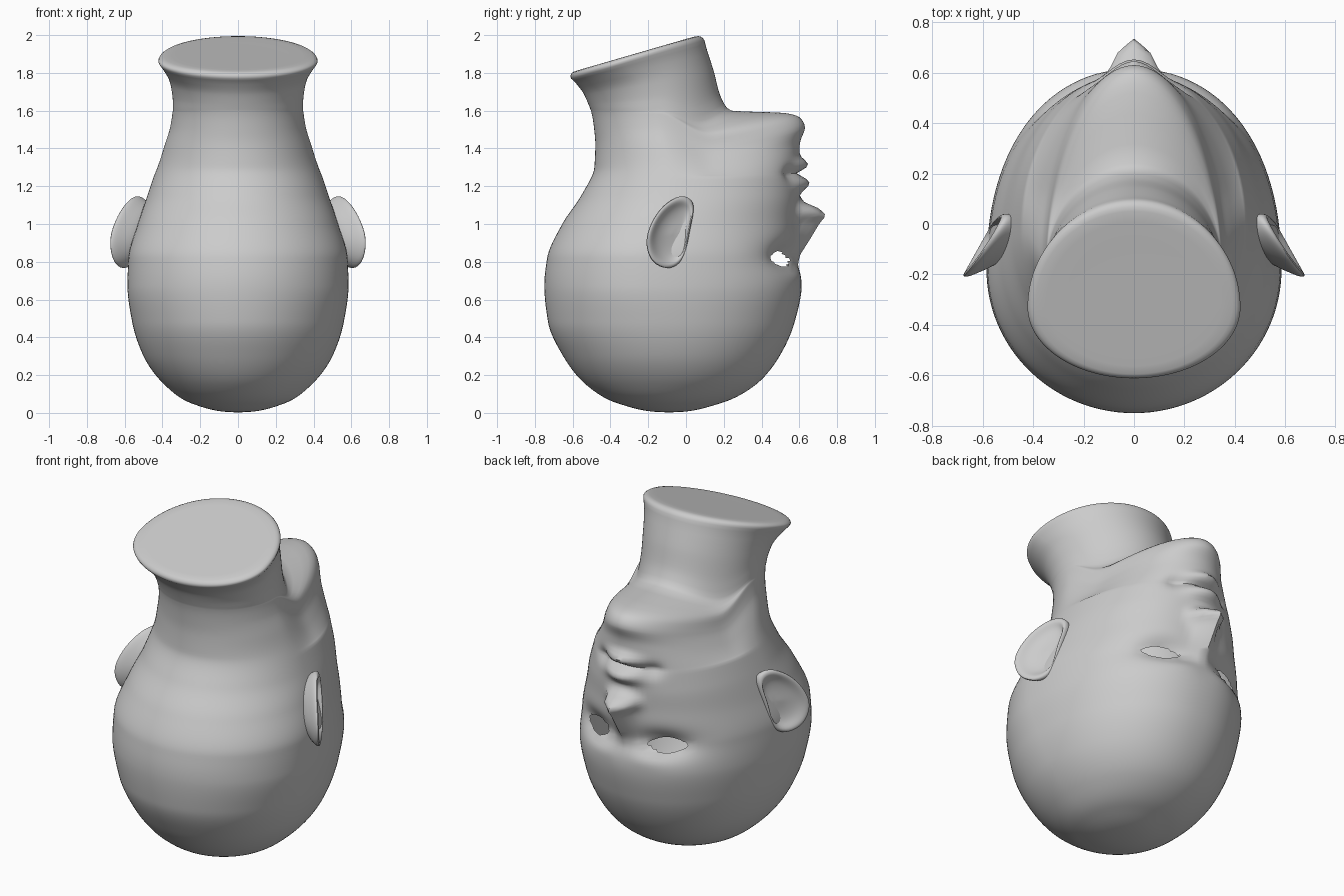
import bpy, bmesh, math

if "Cube" in bpy.data.objects:
    bpy.data.objects.remove(bpy.data.objects["Cube"])

AROUND = 112

# Head sections, crown to neck: z, back y, front y, widest y, half width, front roundness
SECTIONS = [
    (0.003, -.10, -.08, -.09, .01, 2.0),
    (0.05, -.36, .18, -.10, .245, 2.0),
    (0.15, -.53, .37, -.10, .39, 2.05),
    (0.30, -.65, .495, -.12, .50, 2.1),
    (0.48, -.73, .575, -.15, .56, 2.15),
    (0.67, -.75, .612, -.18, .585, 2.2),
    (0.82, -.735, .592, -.18, .58, 2.2),
    (1.00, -.655, .590, -.12, .53, 2.15),
    (1.15, -.555, .598, -.05, .48, 2.1),
    (1.30, -.485, .598, -.04, .43, 2.05),
    (1.42, -.48, .602, -.08, .39, 2.0),
    (1.51, -.487, .63, -.12, .36, 1.9),
    (1.565, -.495, .60, -.14, .35, 1.9),
    (1.588, -.50, .52, -.15, .347, 1.9),
    (1.60, -.503, .24, -.16, .345, 2.0),
    (1.65, -.515, .185, -.18, .345, 2.0),
    (1.75, -.545, .145, -.23, .36, 2.0),
    (1.82, -.585, .11, -.30, .395, 2.0),
    (1.862, -.612, .09, -.33, .422, 2.0),
    (1.886, -.595, .05, -.32, .39, 2.0),
    (1.892, -.45, -.12, -.30, .20, 2.0),
]


def bump(x, z, cx, cz, sx, sz):
    return math.exp(-((x - cx) / sx) ** 2 - ((z - cz) / sz) ** 2)


def ramp(v, pts):
    for (a, p), (b, q) in zip(pts, pts[1:]):
        if a <= v <= b:
            return p + (q - p) * (v - a) / (b - a)
    return 0.0


def face_relief(x, z):
    """Forward displacement of the face: nose, lips, sockets."""
    x = abs(x)
    nose = ramp(z, [(.78, 0), (.84, .02), (1.0, .115), (1.045, .15),
                    (1.08, .115), (1.115, .03), (1.15, 0)])
    width = .045 + .02 * min(1, max(0, (z - .85) / .2))
    d = nose * math.exp(-(x / width) ** 2)
    d += .045 * bump(x, z, .07, 1.065, .028, .035)          # nostril wings
    d += .055 * bump(x, z, 0, 1.215, .11, .042)             # upper lip
    d += .048 * bump(x, z, 0, 1.315, .10, .034)             # lower lip
    d -= .03 * bump(x, z, 0, 1.268, .13, .016)              # mouth line
    d -= .03 * bump(x, z, .16, 1.265, .05, .05)             # mouth corners
    d -= .065 * bump(x, z, .22, .825, .14, .075)            # eye sockets
    d += .012 * bump(x, z, .16, .74, .12, .05)              # brow
    return d


def dense_sections():
    """Monotone smooth interpolation between the sections."""
    n = len(SECTIONS)

    def tangent(i, c):
        if i == 0:
            return 0 if c == 0 else 1.4 * (SECTIONS[1][c] - SECTIONS[0][c])
        if i == n - 1:
            return SECTIONS[i][c] - SECTIONS[i - 1][c]
        a = SECTIONS[i][c] - SECTIONS[i - 1][c]
        b = SECTIONS[i + 1][c] - SECTIONS[i][c]
        return 2 * a * b / (a + b) if a * b > 0 else 0

    out = []
    for i in range(n - 1):
        p, q = SECTIONS[i], SECTIONS[i + 1]
        steps = 8 if i < 2 else max(3, round((q[0] - p[0]) / .017))
        for k in range(steps):
            t = k / steps
            h = (3 - 2 * t) * t * t
            out.append([p[c] * (1 - h) + q[c] * h
                        + tangent(i, c) * t * (1 - t) ** 2
                        - tangent(i + 1, c) * t * t * (1 - t) for c in range(6)])
    out.append(SECTIONS[-1])
    return out


def spow(v, e):
    return math.copysign(abs(v) ** e, v)


def skin(bm, rings):
    for a, b in zip(rings, rings[1:]):
        for i in range(len(a)):
            j = (i + 1) % len(a)
            bm.faces.new((a[i], a[j], b[j], b[i]))
    bm.faces.new(rings[0][::-1])
    bm.faces.new(rings[-1])


def finish(bm, name, angle):
    bmesh.ops.recalc_face_normals(bm, faces=bm.faces)
    mesh = bpy.data.meshes.new(name)
    bm.to_mesh(mesh)
    bm.free()
    ob = bpy.data.objects.new(name, mesh)
    bpy.context.collection.objects.link(ob)
    bpy.ops.object.select_all(action='DESELECT')
    ob.select_set(True)
    bpy.context.view_layer.objects.active = ob
    bpy.ops.object.shade_smooth_by_angle(angle=math.radians(angle))
    return ob


# Head and neck in one skin
bm = bmesh.new()
rings = []
for z, yb, yf, yc, w, n in dense_sections():
    slope = .29 * min(1, max(0, (z - 1.60) / .25))
    jaw = 1.2 * ramp(z, [(1.25, 0), (1.55, 1), (1.62, .9), (1.8, 0)])
    ring = []
    for i in range(AROUND):
        a = 2 * math.pi * i / AROUND
        c, s = math.cos(a), math.sin(a)
        e = 2 / n if s > 0 else 1
        x = w * spow(c, e)
        y = yc + (yf - yc) * spow(s, e) if s > 0 else yc + (yc - yb) * s
        # tilt toward the neck cut, and slant the jaw down at its sides
        side = min(1, max(0, (y + .15) / .3))
        zz = z + slope * (y - yc) - jaw * x * x * side * side * (3 - 2 * side)
        if y > .25 and z < 1.55:
            y += face_relief(x, z) * min(1, (y - .25) / .1)
        ring.append(bm.verts.new((x, y, zz)))
    rings.append(ring)
skin(bm, rings)

# Open almond eye holes, with the rim snapped to the almond
EX, EZ, EW, EH = .228, .815, .105, .042
holes = []
for f in bm.faces:
    m = f.calc_center_median()
    u = (abs(m.x) - EX) / EW
    if m.y > .25 and abs(m.z - EZ) < EH * (1 - u * u):
        holes.append(f)
rim = {v for f in holes for v in f.verts}
bmesh.ops.delete(bm, geom=holes, context='FACES')
for v in rim:
    if v.is_valid:
        a, b = (abs(v.co.x) - EX) / EW, abs(v.co.z - EZ) / EH
        k = (math.sqrt(b * b + 4 * a * a) - b) / (2 * a * a + 1e-9) if abs(a) > .01 else 1 / max(b, .1)
        v.co.x = math.copysign(EX + a * k * EW, v.co.x)
        v.co.z = EZ + (v.co.z - EZ) * k
finish(bm, "head", 60)

# Ears: base, rim and hollow, flaring outward to the back
OUTLINE = [(.05, 1.09), (.025, 1.14), (-.03, 1.155), (-.10, 1.12), (-.165, 1.05),
           (-.21, .95), (-.213, .87), (-.18, .79), (-.10, .755), (-.03, .785),
           (.005, .86), (.02, .97)]
bm = bmesh.new()
rings = []
for scale, depth in [(.6, -.13), (.85, -.06), (1, -.02), (1, .005), (.86, .01),
                     (.70, -.022), (.4, -.035), (.15, -.035)]:
    ring = []
    for y, z in OUTLINE:
        yy = -.05 + (y + .05) * scale
        zz = .95 + (z - .95) * scale
        x = .53 + (.05 - yy) * .56 - .15 * max(0, zz - .95) + depth
        ring.append(bm.verts.new((x, yy, zz)))
    rings.append(ring)
skin(bm, rings)
ears = finish(bm, "ears", 80)
ears.modifiers.new("mirror", 'MIRROR')
ears.modifiers.new("smooth", 'SUBSURF').levels = 2
